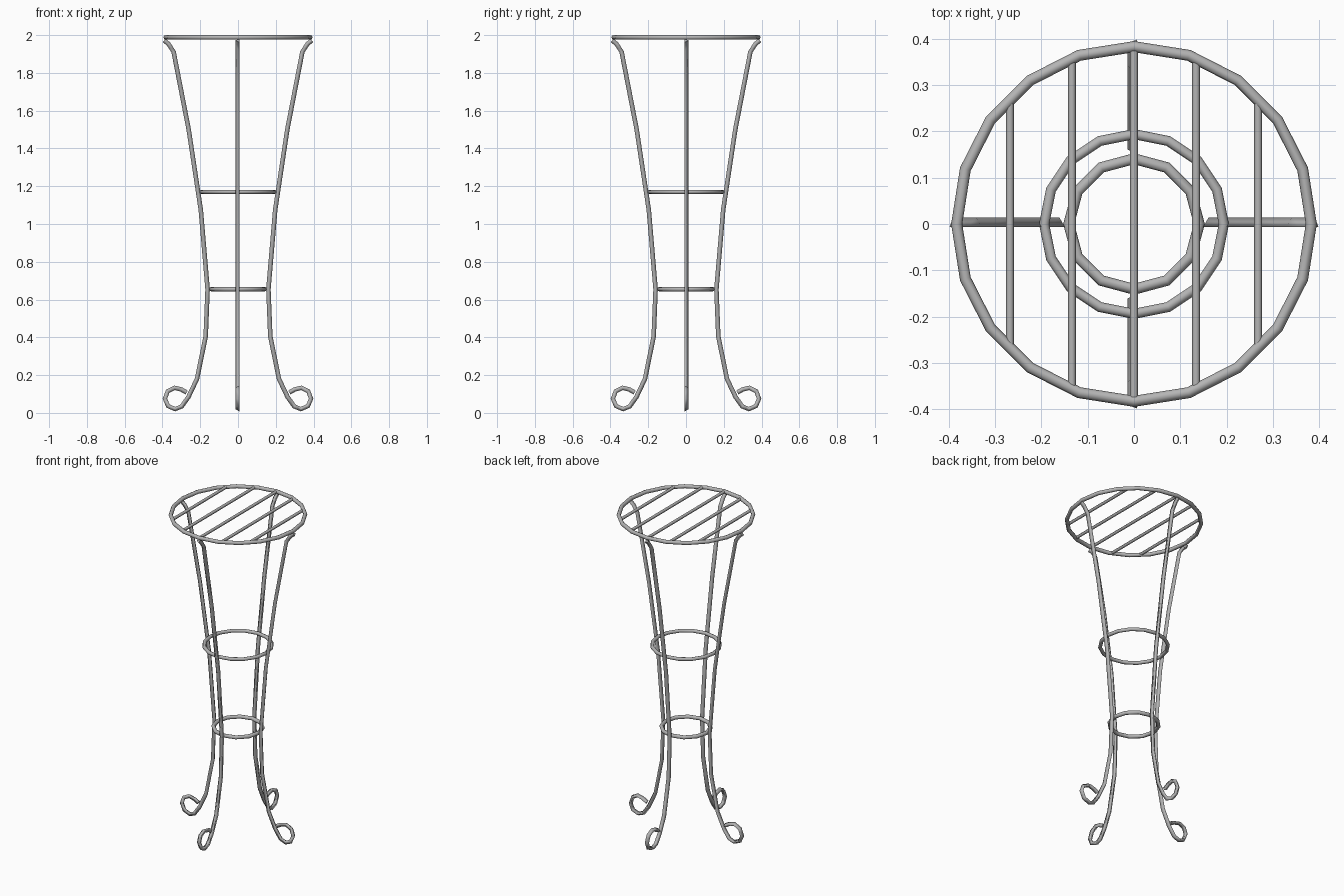
import bpy
import bmesh
import math
from mathutils import Matrix, Vector

cube = bpy.data.objects.get("Cube")
if cube:
    bpy.data.objects.remove(cube, do_unlink=True)

metal = bpy.data.materials.new("grey metal")
metal.use_nodes = True
grey = (0.46, 0.46, 0.46, 1)
metal.diffuse_color = grey
metal.node_tree.nodes["Principled BSDF"].inputs["Base Color"].default_value = grey


def rod(name, points, radius, closed=False, detail=1):
    """Round rod following a path, turned into a mesh."""
    curve = bpy.data.curves.new(name, "CURVE")
    curve.dimensions = "3D"
    curve.bevel_depth = radius
    curve.bevel_resolution = detail
    curve.use_fill_caps = True
    spline = curve.splines.new("POLY")
    spline.points.add(len(points) - 1)
    for target, p in zip(spline.points, points):
        target.co = (*p, 1)
    spline.use_cyclic_u = closed
    curve.materials.append(metal)
    obj = bpy.data.objects.new(name, curve)
    bpy.context.collection.objects.link(obj)
    bpy.ops.object.select_all(action="DESELECT")
    obj.select_set(True)
    bpy.context.view_layer.objects.active = obj
    bpy.ops.object.convert(target="MESH")
    bpy.ops.object.shade_smooth_by_angle(angle=math.radians(62))


def ring(name, radius, z, sides, thickness):
    angles = [math.tau * i / sides for i in range(sides)]
    rod(name, [(radius * math.cos(a), radius * math.sin(a), z) for a in angles],
        thickness, closed=True, detail=2)


def leg(name, path, radius, transform):
    """Three-sided bar swept along a path in the XZ plane."""
    bm = bmesh.new()
    side = Vector((0, 1, 0))
    rows = []
    for i, p in enumerate(path):
        before, after = path[max(i - 1, 0)], path[min(i + 1, len(path) - 1)]
        normal = (after - before).normalized().cross(side)
        corners = [math.tau * k / 3 for k in range(3)]
        rows.append([bm.verts.new(p + radius * (side * math.cos(a) + normal * math.sin(a)))
                     for a in corners])
    for a, b in zip(rows, rows[1:]):
        for k in range(3):
            j = (k + 1) % 3
            bm.faces.new((a[k], a[j], b[j], b[k])).smooth = True
    # Flat end caps with crisp borders
    for end in (rows[0], rows[-1]):
        cap = bm.faces.new(end)
        for edge in cap.edges:
            edge.smooth = False
    bm.transform(transform)
    bmesh.ops.recalc_face_normals(bm, faces=bm.faces[:])
    mesh = bpy.data.meshes.new(name)
    bm.to_mesh(mesh)
    bm.free()
    mesh.materials.append(metal)
    bpy.context.collection.objects.link(bpy.data.objects.new(name, mesh))


# Rings
TOP_Z = 1.988
TOP_R = 0.383
ring("top_ring", TOP_R, TOP_Z, 20, 0.012)
ring("middle_ring", 0.194, 1.17, 16, 0.011)
ring("lower_ring", 0.141, 0.655, 12, 0.012)

# Parallel bars across the top ring
for i in range(-2, 3):
    x = i * 0.134
    half = math.sqrt(TOP_R ** 2 - x ** 2) - 0.008
    rod(f"top_bar_{i + 3}", [(x, -half, TOP_Z), (x, half, TOP_Z)], 0.009)

# Legs: flared top, narrow waist, scrolled foot (distance from axis, height)
profile = [
    (0.391, 1.972), (0.368, 1.953), (0.341, 1.912), (0.261, 1.5),
    (0.197, 1.075), (0.161, 0.655), (0.171, 0.405), (0.217, 0.18),
    (0.262, 0.085), (0.298, 0.034), (0.333, 0.02), (0.37, 0.036),
    (0.387, 0.075), (0.372, 0.115), (0.336, 0.133), (0.3, 0.124),
    (0.272, 0.108),
]
path = [Vector((r, 0, z)) for r, z in profile]
mirror = Matrix.Diagonal((-1, 1, 1, 1))
quarter = Matrix.Rotation(math.pi / 2, 4, "Z")
placements = {"left": Matrix.Identity(4), "right": mirror,
              "back": quarter, "front": quarter @ mirror}
for side_name, placement in placements.items():
    leg(f"{side_name}_leg", path, 0.0138, placement)
